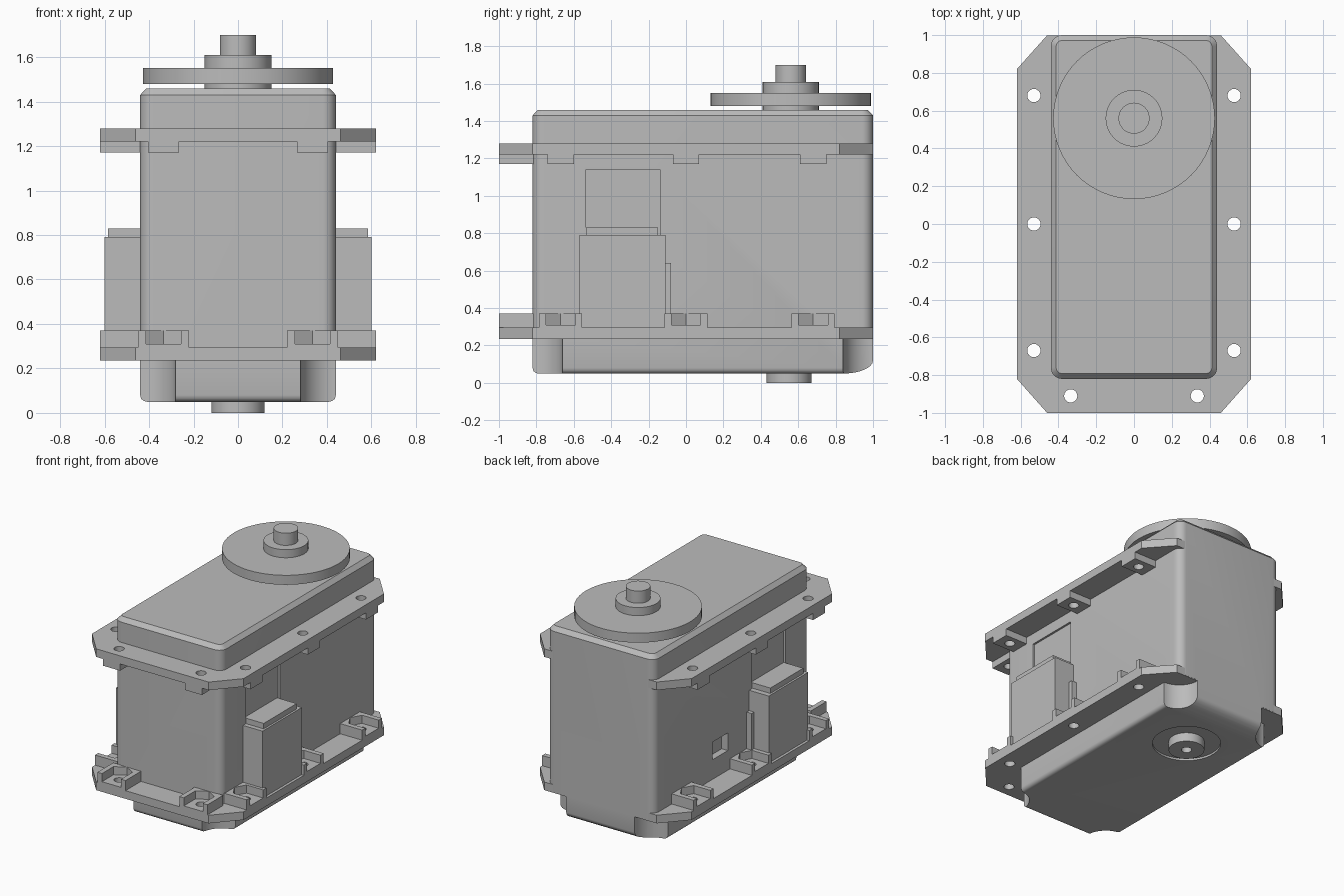
import bpy
from math import cos, sin, pi

if "Cube" in bpy.data.objects:
    bpy.data.objects.remove(bpy.data.objects["Cube"])

GREY = (0.5, 0.5, 0.5, 1)
plastic = bpy.data.materials.new("grey plastic")
plastic.use_nodes = True
plastic.diffuse_color = GREY
plastic.node_tree.nodes["Principled BSDF"].inputs["Base Color"].default_value = GREY


def loft(name, rings):
    """Skin matching rings of points and cap both ends."""
    n = len(rings[0])
    faces = [tuple(reversed(range(n))), tuple(range(n * (len(rings) - 1), n * len(rings)))]
    for r in range(len(rings) - 1):
        for i in range(n):
            j = (i + 1) % n
            faces.append((r * n + i, r * n + j, (r + 1) * n + j, (r + 1) * n + i))
    mesh = bpy.data.meshes.new(name)
    mesh.from_pydata([p for ring in rings for p in ring], [], faces)
    mesh.materials.append(plastic)
    obj = bpy.data.objects.new(name, mesh)
    bpy.context.collection.objects.link(obj)
    return obj


def prism(name, outline, z0, z1):
    return loft(name, [[(x, y, z) for x, y in outline] for z in (z0, z1)])


def box(name, x0, x1, y0, y1, z0, z1):
    x0, x1 = sorted((x0, x1))
    return prism(name, [(x0, y0), (x1, y0), (x1, y1), (x0, y1)], z0, z1)


def circle(cx, cy, r, n=48):
    return [(cx + r * cos(2 * pi * i / n), cy + r * sin(2 * pi * i / n)) for i in range(n)]


def rounded(inset, radius=0.06, steps=8):
    """Case outline, pulled in by inset."""
    pts = []
    r = radius - inset
    corners = [(1, 1), (-1, 1), (-1, -1), (1, -1)]
    for k, (sx, sy) in enumerate(corners):
        cx, cy = sx * (0.44 - radius), 0.09 + sy * (0.91 - radius)
        for i in range(steps + 1):
            a = pi / 2 * (k + i / steps)
            pts.append((cx + r * cos(a), cy + r * sin(a)))
    return pts


def activate(obj):
    bpy.ops.object.select_all(action="DESELECT")
    obj.select_set(True)
    bpy.context.view_layer.objects.active = obj


def cut(obj, cutter):
    activate(obj)
    mod = obj.modifiers.new("cut", "BOOLEAN")
    mod.operation = "DIFFERENCE"
    mod.solver = "EXACT"
    mod.object = cutter
    bpy.ops.object.modifier_apply(modifier=mod.name)
    bpy.data.objects.remove(cutter)


def smooth(obj):
    activate(obj)
    bpy.ops.object.shade_smooth_by_angle(angle=0.6)


# Main case with softened bottom and chamfered lid
profile = [(0.05, 0.03), (0.054, 0.015), (0.064, 0.004), (0.08, 0), (1.43, 0), (1.46, 0.028)]
case = loft("case", [[(x, y, z) for x, y in rounded(i)] for z, i in profile])

# Rounded lower back edge
edge = [(0.84 + 0.16 * sin(a), 0.12 - 0.07 * cos(a)) for a in [pi / 16 * i for i in range(9)]]
edge += [(1.1, 0.12), (1.1, -0.1), (0.84, -0.1)]
cut(case, loft("edge_cutter", [[(x, y, z) for y, z in edge] for x in (0.6, -0.6)]))

# Scooped lower corners, side panels and the small side window
for s in (-1, 1):
    for y in (-0.82, 1.0):
        cut(case, prism("corner_cutter", circle(s * 0.44, y, 0.16), -0.1, 0.24))
    cut(case, box("panel_cutter", s * 0.425, s * 0.6, -0.535, -0.14, 0.7, 1.14))
cut(case, box("window_cutter", -0.6, -0.39, 0.14, 0.32, 0.44, 0.57))

# Shallow ring around the lower pivot
cut(case, prism("ring_cutter", circle(0, 0.55, 0.23), -0.1, 0.065))
smooth(case)

# Lower pivot with screw hole
pivot = prism("lower_pivot", circle(0, 0.55, 0.12), 0, 0.1)
cut(pivot, prism("pivot_hole_cutter", circle(0, 0.55, 0.035, 24), -0.1, 0.05))
smooth(pivot)

# Output shaft and round horn
for name, r, z0, z1 in (("horn_hub", 0.15, 1.45, 1.61), ("horn_disc", 0.428, 1.48, 1.55),
                        ("output_shaft", 0.082, 1.6, 1.7)):
    smooth(prism(name, circle(0, 0.56, r, 64), z0, z1))

# Mounting holes: position and outward direction
holes = []
for s in (-1, 1):
    holes += [(s * 0.53, y, s, 0) for y in (-0.67, 0, 0.68)]
    holes.append((s * 0.335, -0.91, 0, -1))

flange_outline = [(-0.46, -1), (0.46, -1), (0.62, -0.82), (0.62, 0.82),
                  (0.46, 0.999), (-0.46, 0.999), (-0.62, 0.82), (-0.62, -0.82)]


def pad(name, hole, half, z0, z1):
    """Block under or over a mounting hole, from the case to the flange rim."""
    x, y, dx, dy = hole
    if dx:
        return box(name, dx * 0.435, dx * 0.62, y - half, y + half, z0, z1)
    return box(name, x - half, x + half, -1, -0.815, z0, z1)


def drill(obj, hole):
    cut(obj, prism("drill_cutter", circle(hole[0], hole[1], 0.035, 24), 0, 2))


def nut_slot(hole):
    """Six-sided nut seat, open towards the rim."""
    x, y, dx, dy = hole
    r, w = 0.09, 0.078
    local = [(-r, 0), (-r / 2, -w), (0.3, -w), (0.3, w), (-r / 2, w)]
    return [(x + u * dx - v * dy, y + u * dy + v * dx) for u, v in local]


# Mounting flanges with drilled pads
for name, z0, z1 in (("upper_flange", 1.22, 1.28), ("lower_flange", 0.235, 0.295)):
    flange = prism(name, flange_outline, z0, z1)
    for hole in holes:
        drill(flange, hole)
    smooth(flange)

for hole in holes:
    upper = pad("upper_pad", hole, 0.07, 1.17, 1.22)
    drill(upper, hole)
    smooth(upper)
    lower = pad("lower_pad", hole, 0.115, 0.295, 0.37)
    drill(lower, hole)
    cut(lower, prism("nut_cutter", nut_slot(hole), 0.31, 0.5))
    smooth(lower)

# Cable connectors on both sides
for s, side in ((1, "left"), (-1, "right")):
    box(side + "_connector", s * 0.42, s * 0.6, -0.57, -0.11, 0.25, 0.79)
    box(side + "_connector_cap", s * 0.42, s * 0.585, -0.535, -0.15, 0.79, 0.83)
    box(side + "_connector_tab", s * 0.42, s * 0.48, -0.11, -0.08, 0.25, 0.64)
